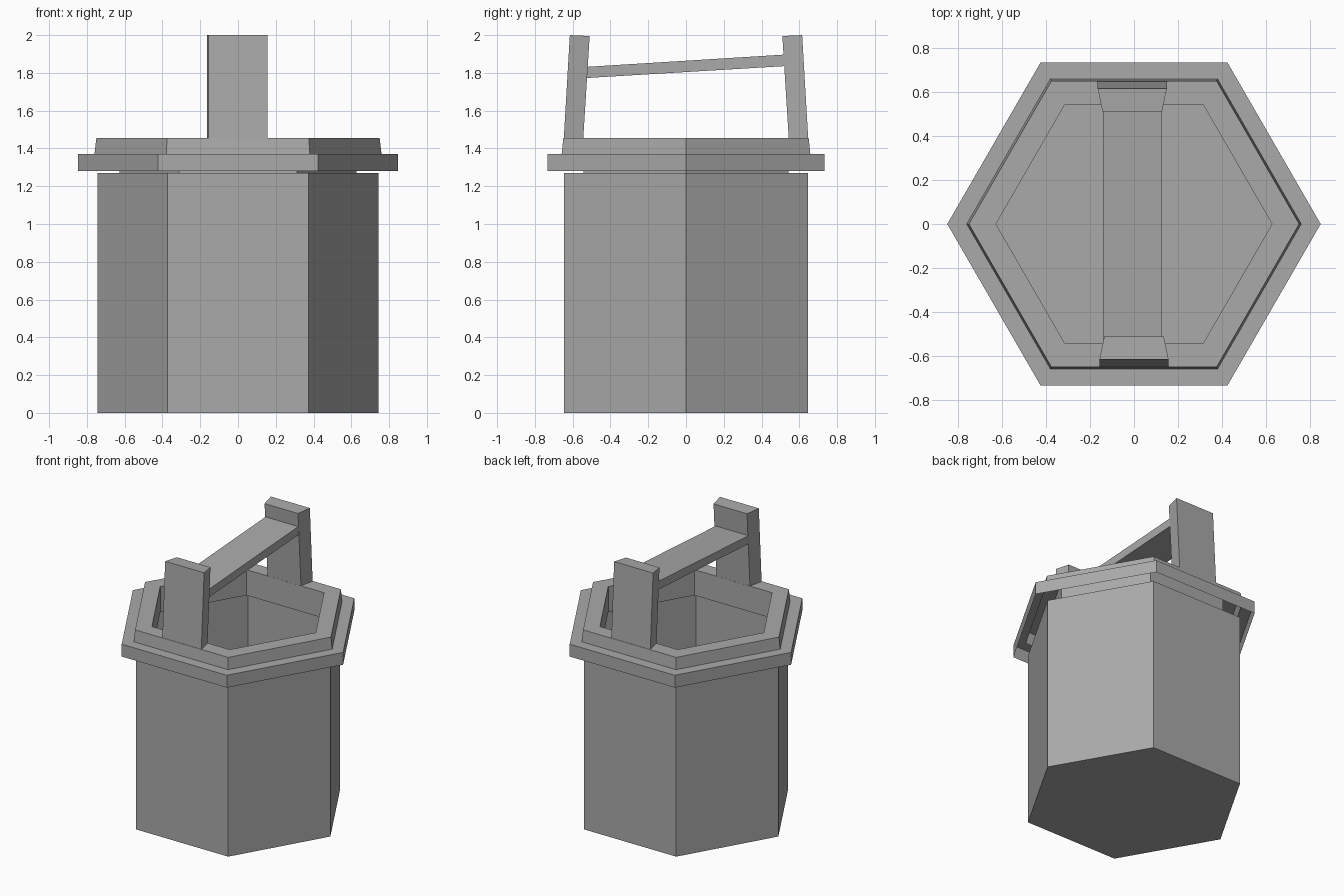
import bpy
import bmesh
from math import cos, sin, pi

cube = bpy.data.objects.get("Cube")
if cube:
    bpy.data.objects.remove(cube, do_unlink=True)

SIDES = 6
grey = bpy.data.materials.new("plain_grey")
grey.use_nodes = True
grey.diffuse_color = (0.4, 0.4, 0.4, 1)
shader = next(n for n in grey.node_tree.nodes if n.type == "BSDF_PRINCIPLED")
shader.inputs["Base Color"].default_value = grey.diffuse_color
shader.inputs["Roughness"].default_value = 0.8


def finish(name, bm):
    mesh = bpy.data.meshes.new(name)
    bm.to_mesh(mesh)
    bm.free()
    mesh.materials.append(grey)
    obj = bpy.data.objects.new(name, mesh)
    bpy.context.collection.objects.link(obj)
    return obj


def hex_shell(name, profile, floor=False):
    """Sweep a (radius, height) profile around six flat sides."""
    bm = bmesh.new()
    rings = []
    for r, z in profile:
        angles = [2 * pi * i / SIDES for i in range(SIDES)]
        rings.append([bm.verts.new((r * cos(a), r * sin(a), z)) for a in angles])
    for low, high in zip(rings, rings[1:]):
        for i in range(SIDES):
            j = (i + 1) % SIDES
            bm.faces.new((low[i], low[j], high[j], high[i]))
    if floor:
        bm.faces.new(rings[0][::-1])
    return finish(name, bm)


def block(name, bottom, top):
    """Join two four-cornered outlines into a solid block."""
    bm = bmesh.new()
    a = [bm.verts.new(p) for p in bottom]
    b = [bm.verts.new(p) for p in top]
    bm.faces.new(a)
    bm.faces.new(b)
    for i in range(4):
        j = (i + 1) % 4
        bm.faces.new((a[i], a[j], b[j], b[i]))
    bmesh.ops.recalc_face_normals(bm, faces=bm.faces)
    return finish(name, bm)


# Open-topped six-sided bucket
hex_shell("bucket_body", [(0.745, 0), (0.745, 1.27)], floor=True)

# Collar, hollow underneath, with a wide flange and a raised lip
hex_shell("rim_collar", [(0.848, 1.28), (0.848, 1.37), (0.76, 1.37),
                         (0.75, 1.455), (0.627, 1.455), (0.627, 1.268)])


# Upright posts, leaning inward and narrower on the inner side
def post_outline(side, shift, outer, inner, z_outer, z_inner):
    return [(shift - 0.157, side * outer, z_outer),
            (shift + 0.157, side * outer, z_outer),
            (shift + 0.135, side * inner, z_inner),
            (shift - 0.135, side * inner, z_inner)]


for name, side, shift in (("front_post", -1, 0), ("back_post", 1, -0.008)):
    block(name, post_outline(side, shift, 0.647, 0.544, 1.453, 1.453),
          post_outline(side, shift, 0.615, 0.51, 2, 1.995))

# Slightly sloping flat handle bar between the posts
def bar_outline(z_front, z_back):
    return [(-0.14, -0.525, z_front), (0.125, -0.525, z_front),
            (0.125, 0.525, z_back), (-0.14, 0.525, z_back)]


block("handle_bar", bar_outline(1.773, 1.836), bar_outline(1.832, 1.897))
